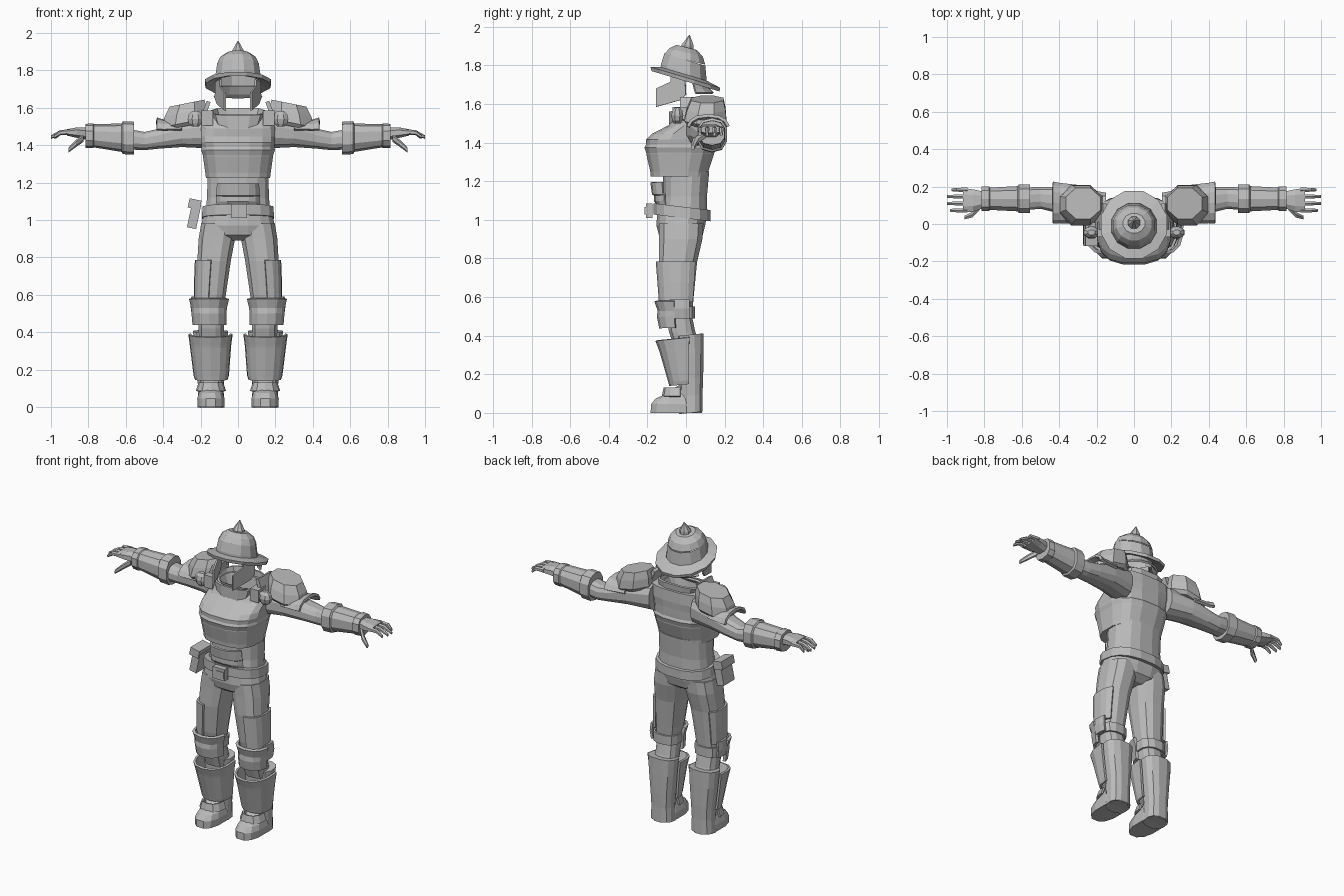
import bpy, bmesh, math
from mathutils import Matrix, Vector

steel = bpy.data.materials.new("plain grey")
steel.diffuse_color = (0.5, 0.5, 0.5, 1)


def finish(name, bm, thick=0):
    bmesh.ops.recalc_face_normals(bm, faces=bm.faces)
    me = bpy.data.meshes.new(name)
    bm.to_mesh(me)
    bm.free()
    me.materials.append(steel)
    ob = bpy.data.objects.new(name, me)
    bpy.context.collection.objects.link(ob)
    if thick:
        m = ob.modifiers.new("thickness", 'SOLIDIFY')
        m.thickness, m.offset = thick, 0
    return ob


def loft(name, rings, axis='Z', n=12, e=0.8, arc=None, caps=(1, 1), tilt=(0, 0), thick=0, s=1):
    """Skin rings of (height, centre a, centre b, radius a, radius b); arc in degrees leaves an open shell."""
    bm = bmesh.new()
    rows = []
    for h, a, b, ra, rb in rings:
        row = []
        for i in range(n + 1 if arc else n):
            t = math.radians(arc[0] + (arc[1] - arc[0]) * i / n) if arc else 2 * math.pi * (i + .5) / n
            c, d = math.cos(t), math.sin(t)
            u = ra * math.copysign(abs(c) ** e, c)
            v = rb * math.copysign(abs(d) ** e, d)
            p = (a + u, b + v, h + tilt[0] * u + tilt[1] * v) if axis == 'Z' else (h, a + u, b + v)
            row.append(bm.verts.new((p[0] * s, p[1], p[2])))
        rows.append(row)
    for r0, r1 in zip(rows, rows[1:]):
        for i in range(n):
            j = i + 1 if arc else (i + 1) % n
            bm.faces.new((r0[i], r0[j], r1[j], r1[i]))
    if not arc:
        if caps[0]:
            bm.faces.new(rows[0])
        if caps[1]:
            bm.faces.new(rows[-1])
    return finish(name, bm, thick)


def box(name, loc, size, rot=0, taper=1, s=1):
    """Box turned about y, with its top scaled by taper."""
    bm = bmesh.new()
    bmesh.ops.create_cube(bm, size=1)
    for v in bm.verts:
        k = taper if v.co.z > 0 else 1
        v.co = Vector((v.co.x * size[0] * k, v.co.y * size[1], v.co.z * size[2]))
        v.co = Matrix.Rotation(math.radians(rot), 3, 'Y') @ v.co + Vector(loc)
        v.co.x *= s
    return finish(name, bm)


def tube(name, pts, r, s=1):
    """Finger: six-sided rings along x, through (x, y, z) points."""
    rings = [(x, y, z, r * k, r * k * 1.15) for (x, y, z), k in zip(pts, (1.1, 1, .7))]
    loft(name, rings, 'X', 6, 1, s=s)


# helmet with tilted brim, spike and neck guard
loft("helmet_dome", [(1.735, 0, -.012, .128, .125), (1.77, 0, -.012, .124, .122), (1.83, 0, -.006, .115, .11)],
     e=1, caps=(0, 0), tilt=(0, -.3))
loft("helmet_crown", [(1.83, 0, -.006, .115, .11), (1.867, 0, 0, .098, .09), (1.893, 0, .004, .06, .055)],
     e=1, caps=(0, 1), tilt=(0, -.25))
loft("helmet_brim", [(1.755, 0, -.008, .125, .122), (1.738, 0, -.003, .183, .187), (1.718, 0, -.003, .178, .182),
                     (1.735, 0, -.008, .122, .12), (1.755, 0, -.008, .125, .122)], e=1, caps=(0, 0), tilt=(0, -.3))
loft("helmet_spike", [(1.885, 0, .006, .036, .036), (1.905, 0, .007, .034, .034), (1.957, 0, .018, .003, .003)],
     n=8, e=1)
loft("neck_guard", [(1.715, 0, 0, .115, .1), (1.675, 0, .005, .12, .115), (1.655, 0, .005, .135, .135)],
     n=6, e=1, arc=(20, 160), thick=.012)

# breastplate with a recessed neck
loft("breastplate", [(1.225, 0, -.035, .165, .135), (1.225, 0, -.035, .174, .15), (1.25, 0, -.035, .177, .152),
                     (1.34, 0, -.03, .19, .178), (1.415, 0, -.03, .2, .18), (1.445, 0, -.015, .2, .165),
                     (1.49, 0, .03, .2, .122), (1.56, 0, .05, .19, .098), (1.565, 0, .022, .125, .085),
                     (1.47, 0, .02, .09, .07)], n=16, e=.72)
loft("collar", [(1.475, 0, .02, .108, .105), (1.58, 0, .025, .142, .108)], n=12, e=.6,
     caps=(0, 0), tilt=(0, .18), thick=.014)
loft("chest_band", [(1.345, 0, -.03, .19, .178), (1.375, 0, -.03, .2, .188), (1.39, 0, -.03, .197, .18)],
     n=16, e=.72, caps=(0, 0))

# waist, belly plate, belt and hips
loft("waist", [(1.02, 0, -.012, .178, .125), (1.12, 0, -.005, .168, .115), (1.25, 0, 0, .165, .122)], n=16)
loft("belly_plate", [(1.08, 0, -.02, .13, .125), (1.1, 0, -.02, .125, .14), (1.13, 0, -.02, .125, .14),
                     (1.135, 0, -.02, .125, .15), (1.195, 0, -.02, .12, .158)],
     n=6, e=.7, arc=(212, 328), thick=.014)
loft("belt", [(1.01, 0, -.02, .18, .13), (1.01, 0, -.02, .196, .15), (1.068, 0, -.02, .192, .15),
              (1.068, 0, -.02, .175, .13)], n=16, tilt=(0, -.12))
box("belt_buckle", (.005, -.19, 1.047), (.085, .035, .075))
box("buckle_inset", (.02, -.2, 1.047), (.05, .028, .04))
loft("hips", [(1.03, 0, -.02, .185, .132), (.97, 0, -.027, .2, .128), (.92, 0, -.027, .185, .115),
              (.89, 0, -.027, .1, .07)], n=16)
box("pouch", (-.235, -.055, 1.02), (.05, .11, .13), 12)
box("pouch_flap", (-.232, -.055, 1.085), (.065, .125, .05), 12)

for s, side in ((1, "left"), (-1, "right")):
    # cheek guard
    bm = bmesh.new()
    pts = ((-.155, 1.68), (-.155, 1.585), (-.03, 1.62), (0, 1.65), (-.005, 1.74), (-.08, 1.75), (-.08, 1.715))
    bm.faces.new([bm.verts.new((s * (.12 + y * .33), y, z)) for y, z in pts])
    finish(side + "_cheek_guard", bm, .01)

    # leg with thigh plate
    loft(side + "_leg", [(.98, .1, -.025, .1, .118), (.9, .113, -.027, .1, .115), (.78, .128, -.042, .092, .102),
                         (.6, .14, -.042, .077, .084), (.5, .145, -.035, .068, .068), (.42, .143, -.02, .07, .07),
                         (.36, .143, 0, .07, .07)], s=s)
    loft(side + "_thigh_plate", [(.785, .13, -.042, .094, .108), (.68, .138, -.042, .09, .1),
                                 (.575, .145, -.042, .084, .092)], n=6, arc=(-85, 50), thick=.014, s=s)
    # knee guard and strap
    loft(side + "_knee_guard", [(.58, .155, -.03, .1, .125), (.53, .155, -.03, .088, .108), (.5, .155, -.03, .086, .112),
                                (.44, .153, -.03, .083, .1)], n=6, arc=(190, 350), thick=.018, s=s)
    loft(side + "_knee_strap", [(.49, .148, -.027, .078, .07), (.55, .148, -.027, .08, .07)],
         caps=(0, 0), thick=.012, s=s)
    loft(side + "_knee_side", [(.49, .148, -.03, .092, .09), (.54, .148, -.03, .1, .095), (.59, .148, -.03, .095, .09)],
         n=3, arc=(-30, 25), thick=.014, s=s)
    # boot, greave and foot
    loft(side + "_boot_calf", [(0, .145, .025, .074, .062), (.09, .145, .025, .07, .062), (.18, .145, .025, .075, .066),
                               (.3, .146, .022, .088, .07), (.405, .147, .02, .096, .072)], tilt=(0, .1), s=s)
    loft(side + "_greave", [(.15, .143, .005, .082, .085), (.17, .143, .005, .088, .09), (.33, .147, 0, .104, .13),
                            (.345, .147, 0, .106, .135), (.39, .147, 0, .112, .152)],
         n=8, arc=(176, 364), tilt=(0, .1), thick=.014, s=s)
    loft(side + "_foot", [(0, .145, -.05, .074, .137), (.045, .145, -.05, .075, .135), (.075, .145, -.045, .066, .115),
                          (.1, .145, -.02, .055, .08), (.14, .145, .01, .05, .055)], s=s)
    loft(side + "_instep_strap", [(.085, .145, -.03, .075, .09), (.13, .145, -.03, .06, .08)],
         n=6, arc=(180, 360), thick=.012, s=s)

    # arm and forearm guard with cuffs
    loft(side + "_arm", [(.15, .08, 1.47, .09, .09), (.3, .11, 1.46, .085, .072), (.42, .13, 1.435, .07, .055),
                         (.5, .14, 1.422, .06, .05), (.57, .135, 1.43, .062, .055), (.81, .13, 1.452, .05, .045)],
         'X', s=s)
    loft(side + "_bracer", [(.555, .135, 1.437, .06, .06), (.555, .135, 1.437, .078, .088), (.615, .135, 1.44, .08, .088),
                            (.622, .135, 1.44, .07, .076), (.77, .135, 1.45, .062, .062), (.775, .135, 1.45, .069, .066),
                            (.815, .135, 1.45, .067, .064), (.815, .135, 1.45, .05, .045)], 'X', n=10, s=s)
    # hand
    loft(side + "_palm", [(.8, .13, 1.46, .045, .036), (.86, .125, 1.467, .064, .03), (.915, .127, 1.468, .07, .018)],
         'X', n=8, s=s)
    for i, y in enumerate((.073, .11, .147, .183)):
        tip = (.985, 1, 1, .975)[i]
        tube(f"{side}_finger_{i + 1}", ((.89, y, 1.47), (.95, y, 1.467), (tip, y, 1.443)), .012, s)
    tube(side + "_thumb", ((.825, .09, 1.44), (.865, .05, 1.41), (.905, .035, 1.375)), .017, s)

    # shoulder pad, its lower flange, neck plate and front boss
    loft(side + "_shoulder_pad", [(1.5, .285, .1, .11, .1), (1.52, .285, .1, .13, .118), (1.575, .28, .105, .122, .108),
                                  (1.625, .272, .11, .1, .09)], n=8, e=1, tilt=(-.2, 0), s=s)
    loft(side + "_shoulder_flange", [(.3, .105, 1.46, .1, .07), (.4, .112, 1.455, .104, .075), (.435, .115, 1.455, .108, .085)],
         'X', n=6, arc=(15, 165), thick=.016, s=s)
    box(side + "_neck_plate", (.178, .04, 1.575), (.022, .14, .125), -20, s=s)
    loft(side + "_strap_boss", [(1.5, .228, -.045, .02, .02), (1.515, .228, -.045, .038, .028), (1.54, .228, -.045, .045, .034),
                                (1.565, .228, -.045, .038, .028), (1.582, .228, -.045, .02, .015)], n=8, e=1, s=s)
    box(side + "_shoulder_strap", (.165, -.03, 1.545), (.06, .08, .08), s=s)
